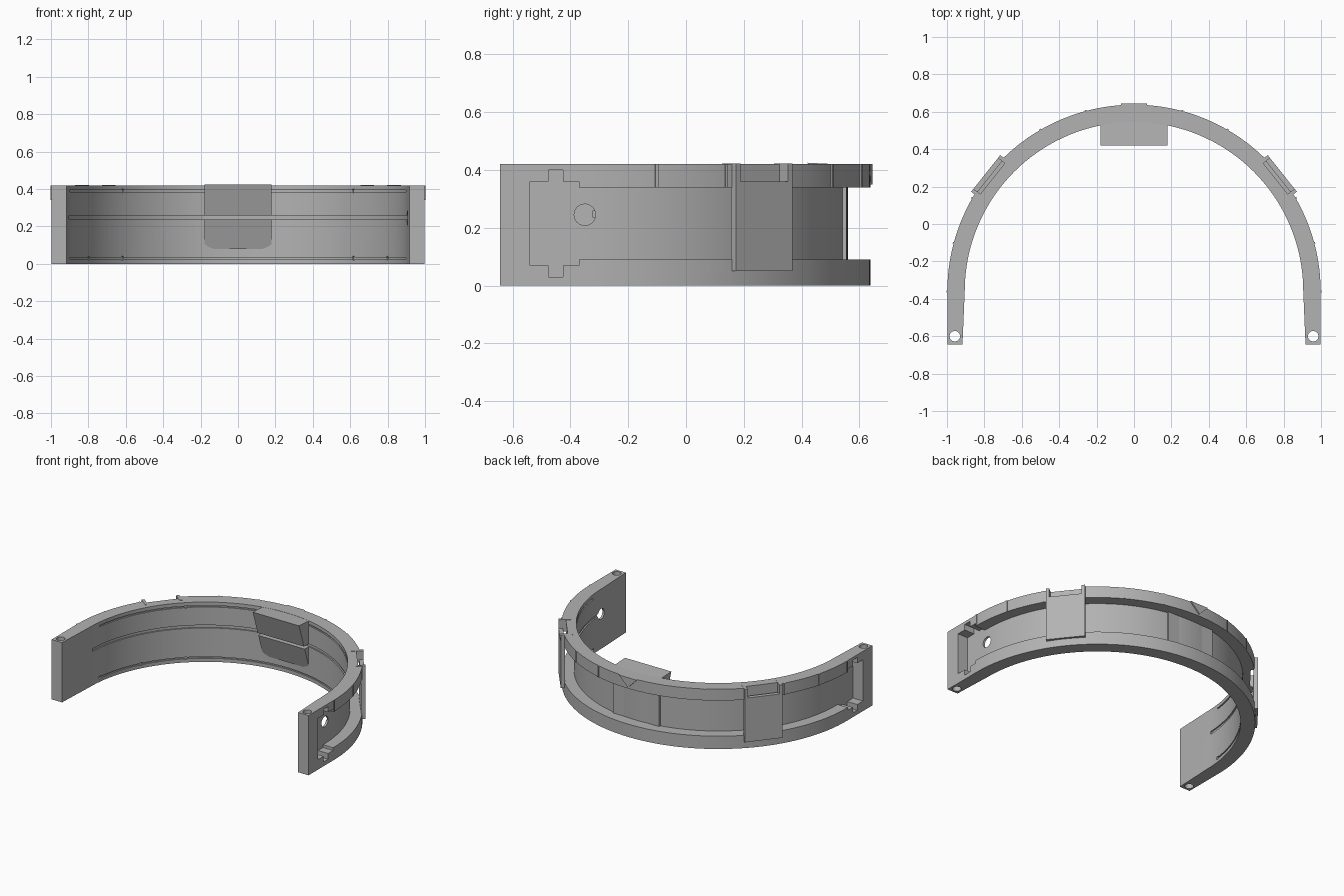
import bpy, bmesh
from math import sin, cos, pi, radians
from mathutils import Vector, Matrix

cube = bpy.data.objects.get("Cube")
if cube:
    bpy.data.objects.remove(cube, do_unlink=True)

CY = -0.36           # centre of the arc
INNER, WALL, OUTER = 0.905, 0.92, 0.998
END = -0.643         # front end of the legs
TOP = 0.42
CLIP = radians(38.5)

grey = bpy.data.materials.new("plain_grey")
grey.diffuse_color = (0.45, 0.45, 0.45, 1)
grey.use_nodes = True
grey.node_tree.nodes["Principled BSDF"].inputs["Base Color"].default_value = (0.45, 0.45, 0.45, 1)


def finish(name, bm):
    bmesh.ops.recalc_face_normals(bm, faces=bm.faces)
    mesh = bpy.data.meshes.new(name)
    bm.to_mesh(mesh)
    bm.free()
    mesh.materials.append(grey)
    ob = bpy.data.objects.new(name, mesh)
    bpy.context.collection.objects.link(ob)
    return ob


def loft(name, loops):
    """Skin a row of equal loops and cap both ends."""
    bm = bmesh.new()
    rows = [[bm.verts.new(p) for p in loop] for loop in loops]
    n = len(rows[0])
    for a, b in zip(rows, rows[1:]):
        for i in range(n):
            bm.faces.new((a[i], a[(i + 1) % n], b[(i + 1) % n], b[i]))
    bm.faces.new(rows[0])
    bm.faces.new(rows[-1])
    return finish(name, bm)


def box(name, x0, x1, y0, y1, z0, z1):
    return loft(name, [[(x0, y0, z), (x1, y0, z), (x1, y1, z), (x0, y1, z)] for z in (z0, z1)])


def polar_box(name, a, r0, r1, u0, u1, z0, z1):
    """Box turned to face outward at angle a; u runs along the tangent."""
    def at(r, u, z):
        return (r * cos(a) - u * sin(a), CY + r * sin(a) + u * cos(a), z)
    return loft(name, [[at(r0, u0, z), at(r1, u0, z), at(r1, u1, z), at(r0, u1, z)] for z in (z0, z1)])


def sweep(name, r0, r1, z0, z1, leg=None, a0=0.0, steps=72):
    """Rectangular section along the arc, with straight legs down to y = leg."""
    def section(a, y=None):
        loop = []
        for r, z in ((r0, z0), (r1, z0), (r1, z1), (r0, z1)):
            if y is None:
                loop.append((r * cos(a), CY + r * sin(a), z))
            else:
                flare = 0.012 * (CY - y) / (CY - END) if r < WALL else 0
                loop.append(((r + flare) * cos(a), y, z))
        return loop
    loops = [section(a0 + (pi - 2 * a0) * i / steps) for i in range(steps + 1)]
    if leg is not None:
        loops = [section(0, leg)] + loops + [section(pi, leg)]
    return loft(name, loops)


def rod(name, centre, axis, radius, length, sides=24):
    bm = bmesh.new()
    bmesh.ops.create_cone(bm, cap_ends=True, segments=sides, radius1=radius, radius2=radius, depth=length)
    turn = Vector((0, 0, 1)).rotation_difference(Vector(axis)).to_matrix().to_4x4()
    bm.transform(Matrix.Translation(centre) @ turn)
    return finish(name, bm)


def cut(target, cutter):
    mod = target.modifiers.new("cut", 'BOOLEAN')
    mod.operation, mod.solver, mod.object = 'DIFFERENCE', 'EXACT', cutter
    bpy.context.view_layer.objects.active = target
    bpy.ops.object.modifier_apply(modifier=mod.name)
    bpy.data.objects.remove(cutter, do_unlink=True)


def radial_hole(target, a, z, radius, depth):
    axis = (cos(a), sin(a), 0)
    centre = (INNER * cos(a), CY + INNER * sin(a), z)
    cut(target, rod("cutter", centre, axis, radius, depth))


# Band with the wide outer channel
band = sweep("curved_band", INNER, OUTER, 0, TOP, leg=END)
cut(band, sweep("cutter", WALL, 1.1, 0.09, 0.34, leg=-0.40))

# Thin inner grooves
cut(band, sweep("cutter", 0.88, 0.914, 0.238, 0.258, a0=0.04))
for z in (0.03, 0.39):
    cut(band, sweep("cutter", 0.88, 0.914, z - 0.005, z + 0.005, a0=0.12))

for s in (1, -1):
    # Pocket at the channel end with two small notches
    for y0, y1, z0, z1 in ((-0.54, -0.37, 0.07, 0.36), (-0.475, -0.425, 0.03, 0.40)):
        xs = sorted((s * WALL, s * 1.1))
        cut(band, box("cutter", *xs, y0, y1, z0, z1))
    # Pin hole in each leg end, and round holes in the wall
    cut(band, rod("cutter", (s * 0.958, -0.6, 0.2), (0, 0, 1), 0.028, 1))
    cut(band, rod("cutter", (s * 0.915, -0.35, 0.245), (1, 0, 0), 0.037, 0.12))
    a = CLIP if s > 0 else pi - CLIP
    radial_hole(band, a, 0.245, 0.037, 0.1)
    # Small sockets along the edge grooves
    for deg in (7, 28, 47):
        for z in (0.03, 0.39):
            radial_hole(band, radians(deg if s > 0 else 180 - deg), z, 0.011, 0.022)
    # Flat notch in the upper rim behind each clip
    cut(band, polar_box("cutter", a, 0.967, 1.1, -0.105, 0.105, 0.33, 0.5))

# Clips: flat plate with two ears
for side, a in (("left", CLIP), ("right", pi - CLIP)):
    polar_box(side + "_clip_plate", a, 0.985, 1.013, -0.125, 0.125, 0.05, 0.36)
    for i, u in enumerate((-0.125, 0.105)):
        polar_box(f"{side}_clip_ear_{i + 1}", a, 0.935, 1.013, u, u + 0.02, 0.355, 0.422)

# Ribs on the upper rim
for deg in (0, 15, 30, 60, 75, 105, 120, 150, 165, 180):
    polar_box(f"rim_rib_{deg}", radians(deg), 0.98, 1.003, -0.005, 0.005, 0.34, TOP)

# Triangular pointer at the back
loft("back_pointer", [[(-0.07, y, TOP), (0.07, y, TOP), (0, y, 0.35)] for y in (0.62, 0.645)])

# Wedge block inside the back, split by the middle groove
wedge = loft("inner_wedge", [[(x, 0.42, 0.425), (x, 0.555, 0.418), (x, 0.555, 0.08), (x, 0.535, 0.08)]
                             for x in (-0.18, 0.18)])
cut(wedge, box("cutter", -0.3, 0.3, 0.3, 0.535, 0.238, 0.258))

# Smooth curves, sharp edges
bpy.ops.object.select_all(action='DESELECT')
band.select_set(True)
bpy.context.view_layer.objects.active = band
bpy.ops.object.shade_smooth_by_angle(angle=radians(25))
